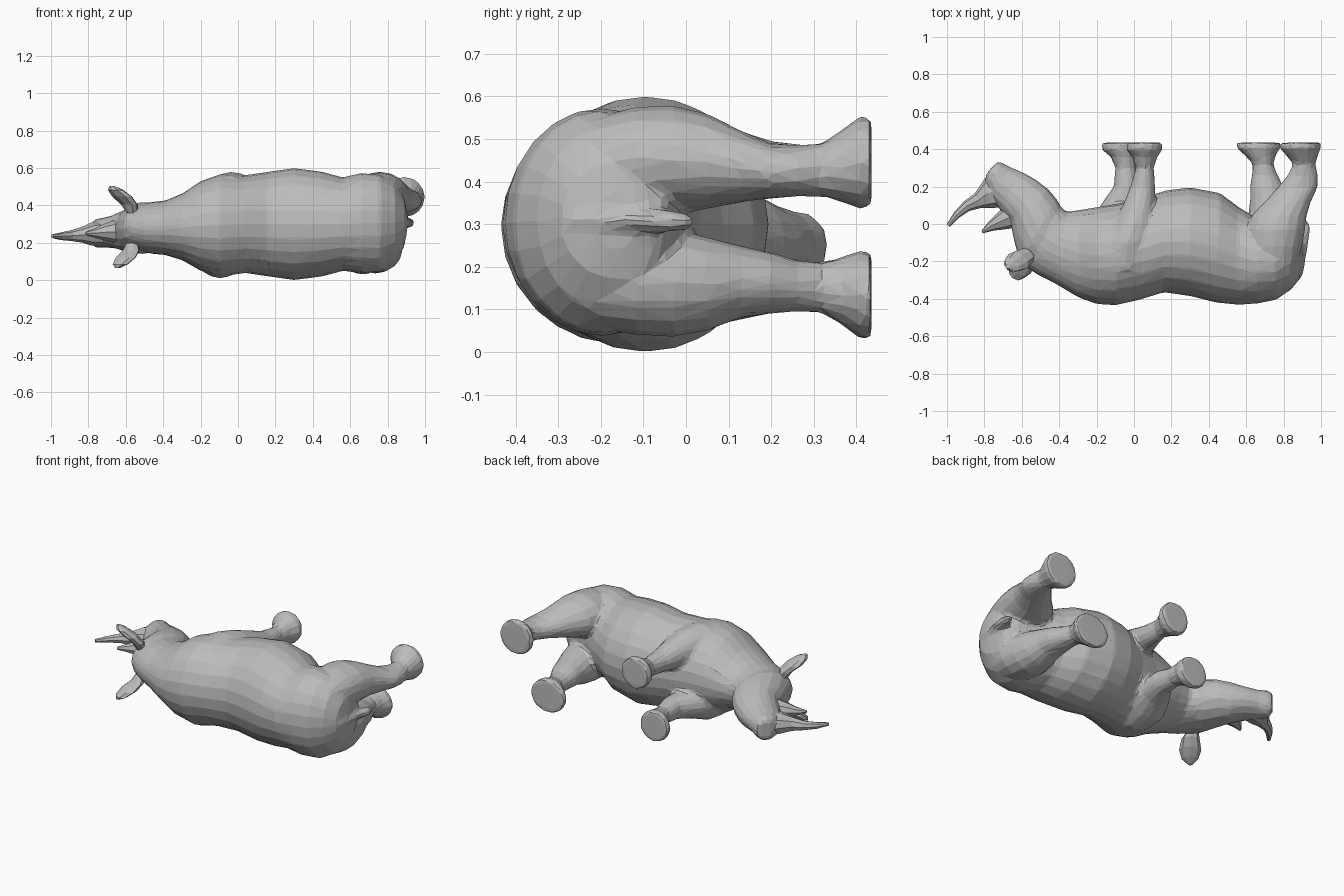
import bpy, bmesh, math
from mathutils import Vector

hide = bpy.data.materials.new("grey hide")
hide.diffuse_color = (0.5, 0.5, 0.5, 1)


def loft(name, rings, n=16, power=1.0):
    """Skin rings given as (end p, end q, side vector); caps both ends."""
    bm = bmesh.new()
    loops = []
    for p, q, side in rings:
        c, u = (p + q) / 2, (q - p) / 2
        loop = []
        for i in range(n):
            t = 2 * math.pi * i / n
            a, b = math.cos(t), math.sin(t)
            b = math.copysign(abs(b) ** power, b)
            loop.append(bm.verts.new(c + u * a + side * b))
        loops.append(loop)
    for A, B in zip(loops, loops[1:]):
        for i in range(n):
            j = (i + 1) % n
            bm.faces.new((A[i], A[j], B[j], B[i]))
    bm.faces.new(loops[0])
    bm.faces.new(loops[-1])
    bmesh.ops.recalc_face_normals(bm, faces=bm.faces)
    me = bpy.data.meshes.new(name)
    bm.to_mesh(me)
    bm.free()
    me.materials.append(hide)
    ob = bpy.data.objects.new(name, me)
    bpy.context.collection.objects.link(ob)
    return ob


def flat(name, rows, **kw):
    """Rows: px, py, qx, qy (profile ends), z centre, z half width."""
    return loft(name, [(Vector((a, b, z)), Vector((c, d, z)), Vector((0, 0, w)))
                       for a, b, c, d, z, w in rows], **kw)


def leg(name, rows, **kw):
    """Rows: y, x min, x max, z min, z max."""
    return flat(name, [(a, y, b, y, (c + d) / 2, (d - c) / 2)
                       for y, a, b, c, d in rows], **kw)


# Torso and neck, rump to throat (animal lies on its side, back towards -y)
torso = flat("torso", [
    (.905, -.22, .90, -.10, .31, .06),
    (.89, -.29, .88, -.05, .31, .14),
    (.84, -.35, .83, -.02, .31, .215),
    (.76, -.405, .75, .0, .305, .26),
    (.66, -.425, .66, .03, .305, .268),
    (.56, -.432, .56, .09, .30, .25),
    (.44, -.42, .46, .165, .30, .28),
    (.30, -.385, .30, .195, .30, .30),
    (.16, -.365, .17, .18, .30, .28),
    (.03, -.405, .05, .14, .30, .262),
    (-.10, -.435, -.08, .11, .295, .275),
    (-.20, -.428, -.20, .09, .29, .24),
    (-.30, -.392, -.29, .075, .285, .18),
    (-.42, -.32, -.36, .065, .28, .145),
    (-.51, -.275, -.39, .09, .28, .14),
    (-.58, -.23, -.41, .13, .28, .13),
], n=24)

# Head hanging towards the feet, with a rounded muzzle
head = flat("head", [
    (-.55, -.25, -.38, .07, .28, .13),
    (-.61, -.20, -.41, .13, .28, .14),
    (-.64, -.10, -.46, .19, .275, .13),
    (-.66, 0, -.52, .235, .265, .115),
    (-.72, .08, -.59, .275, .26, .09),
    (-.775, .14, -.66, .305, .255, .08),
    (-.80, .21, -.70, .325, .25, .08),
    (-.79, .27, -.73, .335, .25, .06),
])

# Hind legs, one stepping back and one stepping forward
hind_back = leg("hind_leg_back", [
    (-.22, .64, .87, .36, .55), (-.12, .60, .90, .33, .575),
    (-.03, .60, .915, .325, .58),
    (.05, .63, .925, .335, .56), (.13, .71, .95, .35, .52),
    (.20, .77, .985, .36, .49), (.26, .82, .985, .365, .485),
    (.32, .85, .97, .365, .49), (.37, .81, .985, .35, .525),
    (.41, .775, 1.0, .335, .555), (.435, .785, 1.0, .34, .55)])
hind_fwd = leg("hind_leg_forward", [
    (-.22, .62, .86, .06, .26), (-.12, .60, .88, .04, .285),
    (-.03, .60, .87, .035, .285),
    (.05, .61, .85, .05, .27), (.13, .62, .82, .08, .25),
    (.20, .62, .80, .09, .235), (.26, .63, .77, .095, .215),
    (.32, .635, .745, .09, .21), (.37, .59, .76, .06, .225),
    (.41, .545, .785, .03, .24), (.435, .55, .785, .03, .235)])

# Front legs with shoulders
front_back = leg("front_leg_back", [
    (-.25, -.16, .04, .38, .56), (-.10, -.16, .09, .36, .58),
    (0, -.11, .11, .35, .565), (.10, -.06, .11, .36, .53),
    (.20, -.02, .115, .365, .495), (.30, .01, .105, .37, .485),
    (.36, -.01, .125, .355, .51), (.40, -.045, .155, .34, .54),
    (.435, -.035, .15, .345, .54)])
front_fwd = leg("front_leg_forward", [
    (-.25, -.2, 0, .03, .22), (-.10, -.22, .03, .01, .23),
    (0, -.23, .03, .03, .24), (.10, -.18, .03, .07, .24),
    (.20, -.11, .03, .09, .23), (.30, -.10, .01, .10, .21),
    (.36, -.125, .01, .08, .22), (.40, -.175, .025, .045, .235),
    (.435, -.17, .02, .045, .235)])

# Tail lying against the rump
tail = leg("tail", [
    (-.27, .85, .905, .28, .34), (-.15, .87, .925, .285, .335),
    (-.03, .88, .945, .28, .335), (.02, .90, .935, .29, .32)], n=8)

# Blend torso, head, legs and tail into one faceted skin
parts = [torso, head, hind_back, hind_fwd, front_back, front_fwd, tail]
bpy.ops.object.select_all(action='DESELECT')
for ob in parts:
    ob.select_set(True)
bpy.context.view_layer.objects.active = torso
bpy.ops.object.join()
torso.name = "body_head_and_legs"
m = torso.modifiers.new("blend", 'REMESH')
m.mode, m.voxel_size = 'VOXEL', 0.012
m = torso.modifiers.new("soften", 'SMOOTH')
m.factor, m.iterations = 0.5, 6
m = torso.modifiers.new("facets", 'DECIMATE')
m.ratio = 0.045

# Nose horn curving back, and short brow horn
flat("nose_horn", [
    (-.70, .09, -.75, .29, .25, .07),
    (-.765, .085, -.80, .24, .247, .062),
    (-.82, .085, -.85, .165, .243, .042),
    (-.88, .07, -.91, .12, .238, .028),
    (-.94, .03, -.96, .065, .235, .02),
    (-.985, -.015, -1.0, 0, .235, .01)], n=8)
flat("brow_horn", [
    (-.63, -.02, -.70, .09, .26, .06),
    (-.70, -.03, -.74, .05, .257, .042),
    (-.75, -.035, -.775, .015, .253, .026),
    (-.81, -.05, -.815, -.035, .25, .01)], n=8)


# Ears: pointed leaves, one on each side of the head
def ear(name, base_z, tip_z, shift):
    rows = [(0, -.59, -.14, -.54, -.18, .03), (.3, -.62, -.14, -.54, -.205, .036),
            (.6, -.67, -.16, -.57, -.235, .042), (.85, -.69, -.19, -.62, -.25, .034),
            (1, -.685, -.22, -.665, -.235, .012)]
    rings = []
    for t, a, b, c, d, w in rows:
        z = base_z + (tip_z - base_z) * t
        off = Vector((shift[0] * t, shift[1] * t, z))
        p, q = Vector((a, b, 0)) + off, Vector((c, d, 0)) + off
        u = (q - p).normalized()
        rings.append((p, q, Vector((-u.y, u.x, 0)) * w))
    loft(name, rings, n=8)


ear("upper_ear", .36, .505, (0, 0))
ear("lower_ear", .20, .065, (.03, -.05))
